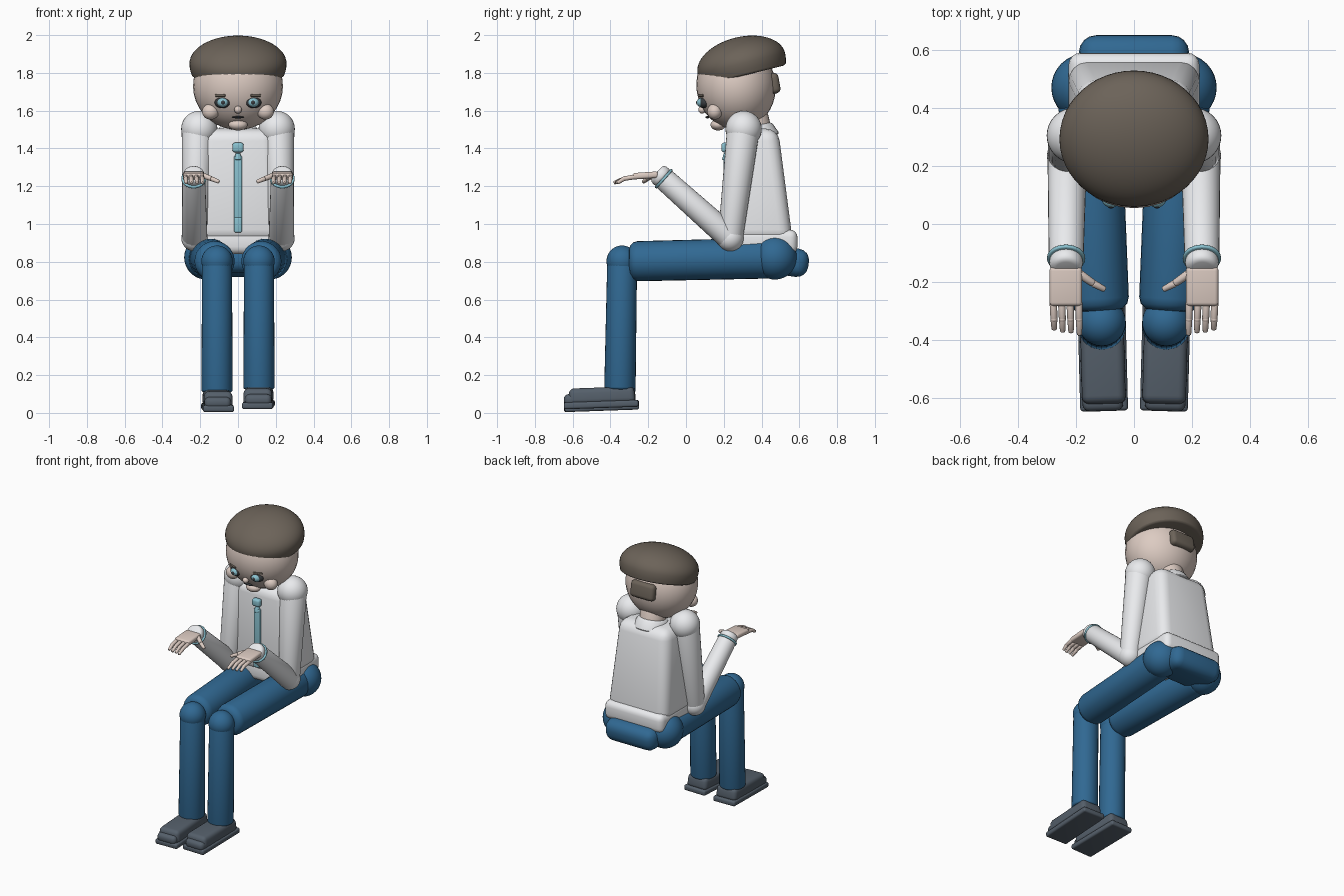
import bpy, bmesh, math
from mathutils import Vector, Matrix

if "Cube" in bpy.data.objects:
    bpy.data.objects.remove(bpy.data.objects["Cube"])


def material(name, *c):
    m = bpy.data.materials.new(name)
    m.diffuse_color = (*c, 1)
    m.use_nodes = True
    m.node_tree.nodes["Principled BSDF"].inputs["Base Color"].default_value = m.diffuse_color
    return m


SKIN = material("skin", 0.72, 0.60, 0.54)
HAIR = material("hair", 0.15, 0.125, 0.10)
WHITE = material("white cloth", 0.82, 0.83, 0.85)
BLUE = material("blue cloth", 0.03, 0.14, 0.29)
SHOE = material("shoe grey", 0.09, 0.115, 0.145)
TEAL = material("teal", 0.25, 0.53, 0.62)
DARK = material("dark", 0.04, 0.045, 0.05)


def finish(name, bm, mat, matrix):
    bmesh.ops.recalc_face_normals(bm, faces=bm.faces)
    me = bpy.data.meshes.new(name)
    bm.to_mesh(me)
    bm.free()
    me.materials.append(mat)
    ob = bpy.data.objects.new(name, me)
    ob.matrix_world = matrix
    bpy.context.collection.objects.link(ob)
    bpy.ops.object.select_all(action='DESELECT')
    ob.select_set(True)
    bpy.context.view_layer.objects.active = ob
    bpy.ops.object.shade_smooth_by_angle(angle=math.radians(40))
    return ob


def place(loc, rx=0, rz=0):
    return (Matrix.Translation(loc) @ Matrix.Rotation(math.radians(rz), 4, 'Z')
            @ Matrix.Rotation(math.radians(rx), 4, 'X'))


def round_edges(bm, width, seg=4):
    edges = [e for e in bm.edges if e.calc_face_angle(0) > 0.8]
    bmesh.ops.bevel(bm, geom=edges, offset=width, segments=seg, profile=0.5, affect='EDGES')


def ball(name, loc, r, mat, rx=0, rz=0):
    bm = bmesh.new()
    bmesh.ops.create_uvsphere(bm, u_segments=32, v_segments=18, radius=1)
    bmesh.ops.scale(bm, vec=r if isinstance(r, tuple) else (r, r, r), verts=bm.verts)
    return finish(name, bm, mat, place(loc, rx, rz))


def box(name, loc, size, mat, bevel, rx=0, rz=0, top=(1, 1), shift=0):
    bm = bmesh.new()
    bmesh.ops.create_cube(bm, size=1)
    for v in bm.verts:
        up = v.co.z > 0
        v.co = Vector(a * b for a, b in zip(v.co, size))
        if up:
            v.co.x *= top[0]
            v.co.y = v.co.y * top[1] + shift
    round_edges(bm, bevel)
    return finish(name, bm, mat, place(loc, rx, rz))


def limb(name, p, q, r1, r2, mat, bevel=0.01, sides=28):
    p, q = Vector(p), Vector(q)
    d = q - p
    bm = bmesh.new()
    bmesh.ops.create_cone(bm, cap_ends=True, segments=sides, radius1=r1, radius2=r2, depth=d.length)
    round_edges(bm, bevel, 3)
    return finish(name, bm, mat, Matrix.Translation((p + q) / 2) @ d.to_track_quat('Z', 'Y').to_matrix().to_4x4())


# head and neck
ball("head", (0, 0.265, 1.73), (0.238, 0.21, 0.232), SKIN, rx=8)
limb("neck", (0, 0.39, 1.42), (0, 0.35, 1.57), 0.08, 0.085, SKIN)
ball("chin", (0, 0.17, 1.525), (0.05, 0.04, 0.03), SKIN)
box("nape_hair", (0, 0.465, 1.745), (0.18, 0.06, 0.11), HAIR, 0.025, rx=10)

# hair cap: a dome with steeper sides, cut flat below
bm = bmesh.new()
bmesh.ops.create_uvsphere(bm, u_segments=48, v_segments=32, radius=1)
for v in bm.verts:
    v.co = Vector((v.co.x * 0.257, v.co.y * 0.238, v.co.z * (0.14 if v.co.z > 0 else 0.2)))
cut = bmesh.ops.bisect_plane(bm, geom=bm.verts[:] + bm.edges[:] + bm.faces[:],
                             plane_co=(0, 0, -0.065), plane_no=(0, 0, -1), clear_outer=True)
bmesh.ops.holes_fill(bm, edges=[e for e in bm.edges if e.is_boundary])
round_edges(bm, 0.012, 3)
finish("hair_cap", bm, HAIR, place((0, 0.293, 1.85), rx=14))

# face
ball("nose", (0, 0.085, 1.605), 0.02, SKIN)
ball("mouth", (0, 0.113, 1.565), (0.033, 0.01, 0.006), DARK)
for s, side in ((-1, "left"), (1, "right")):
    ball(side + "_eye_rim", (s * 0.083, 0.092, 1.643), (0.042, 0.025, 0.03), DARK, rz=s * 18)
    ball(side + "_eye", (s * 0.081, 0.082, 1.643), (0.03, 0.025, 0.024), TEAL, rz=s * 18)
    ball(side + "_pupil", (s * 0.079, 0.066, 1.643), 0.013, DARK)
    box(side + "_brow", (s * 0.093, 0.085, 1.68), (0.06, 0.02, 0.014), HAIR, 0.005, rz=s * 22)
    ball(side + "_cheek", (s * 0.145, 0.152, 1.595), (0.045, 0.04, 0.042), SKIN)

# torso, collar and tie
box("shirt", (0, 0.393, 1.205), (0.46, 0.345, 0.60), WHITE, 0.065, top=(0.84, 0.75), shift=-0.035)
box("shirt_hem", (0, 0.41, 0.905), (0.45, 0.36, 0.13), WHITE, 0.04)
limb("collar", (0, 0.375, 1.45), (0, 0.36, 1.52), 0.125, 0.095, WHITE, 0.015)
box("tie_knot", (0, 0.207, 1.405), (0.06, 0.04, 0.052), TEAL, 0.015)
box("tie_strip", (0, 0.212, 1.19), (0.044, 0.026, 0.34), TEAL, 0.008)
box("tie_tip", (0, 0.209, 0.995), (0.042, 0.028, 0.08), TEAL, 0.008)
limb("tie_point", (0, 0.212, 1.34), (0, 0.212, 1.375), 0.022, 0.012, TEAL, 0.004)

# pelvis
box("pelvis", (0, 0.515, 0.805), (0.38, 0.27, 0.15), BLUE, 0.06, rx=-8)

for s, side in ((-1, "left"), (1, "right")):
    # leg
    lift = 0.0 if s < 0 else 0.015
    x = s * 0.111
    ball(side + "_hip", (s * 0.168, 0.47, 0.823), 0.117, BLUE)
    limb(side + "_thigh", (s * 0.155, 0.47, 0.82), (s * 0.122, -0.30, 0.802), 0.108, 0.106, BLUE, 0.045)
    ball(side + "_knee", (x, -0.338, 0.803), 0.083, BLUE)
    limb(side + "_shin", (x, -0.338, 0.80), (x, -0.35, 0.11 + lift), 0.079, 0.083, BLUE, 0.012)

    # shoe
    turn = -s * 1.5
    box(side + "_shoe_upper", (x - s * 0.003, -0.445, 0.077 + lift), (0.155, 0.36, 0.085), SHOE, 0.026, 2, turn,
        top=(0.95, 0.95))
    box(side + "_shoe_toe", (x - s * 0.003, -0.595, 0.055 + lift), (0.14, 0.10, 0.06), SHOE, 0.025, 2, turn)
    box(side + "_sole", (x - s * 0.003, -0.447, 0.029 + lift), (0.165, 0.395, 0.036), SHOE, 0.012, 2, turn)

    # arm
    elbow = Vector((s * 0.23, 0.235, 0.925))
    wrist = Vector((s * 0.234, -0.118, 1.24))
    d = (wrist - elbow).normalized()
    ball(side + "_shoulder", (s * 0.205, 0.305, 1.503), 0.096, WHITE)
    limb(side + "_upper_arm", (s * 0.212, 0.302, 1.49), elbow, 0.086, 0.066, WHITE)
    ball(side + "_elbow", elbow, 0.07, WHITE)
    limb(side + "_forearm", elbow, wrist, 0.068, 0.06, WHITE)
    limb(side + "_cuff_band", wrist - d * 0.007, wrist + d * 0.007, 0.066, 0.066, TEAL, 0.005)
    limb(side + "_cuff", wrist, wrist + d * 0.05, 0.06, 0.054, WHITE, 0.018)

    # hand
    box(side + "_palm", (s * 0.235, -0.215, 1.257), (0.112, 0.135, 0.034), SKIN, 0.013, rx=4)
    for i in range(4):
        fx = s * (0.191 + i * 0.029)
        reach = (0.008, 0.0, -0.002, -0.01)[3 - i]
        a, b, c = (fx, -0.27, 1.25), (fx - s * 0.002, -0.328, 1.24), (fx - s * 0.003, -0.372 + reach, 1.217)
        limb(f"{side}_finger_{i + 1}", a, b, 0.013, 0.012, SKIN, 0.003, 12)
        ball(f"{side}_knuckle_{i + 1}", b, 0.012, SKIN)
        limb(f"{side}_fingertip_{i + 1}", b, c, 0.012, 0.009, SKIN, 0.004, 12)
    limb(side + "_thumb_base", (s * 0.19, -0.17, 1.258), (s * 0.14, -0.205, 1.24), 0.015, 0.013, SKIN, 0.004, 12)
    limb(side + "_thumb_tip", (s * 0.142, -0.204, 1.24), (s * 0.10, -0.226, 1.223), 0.013, 0.01, SKIN, 0.005, 12)
